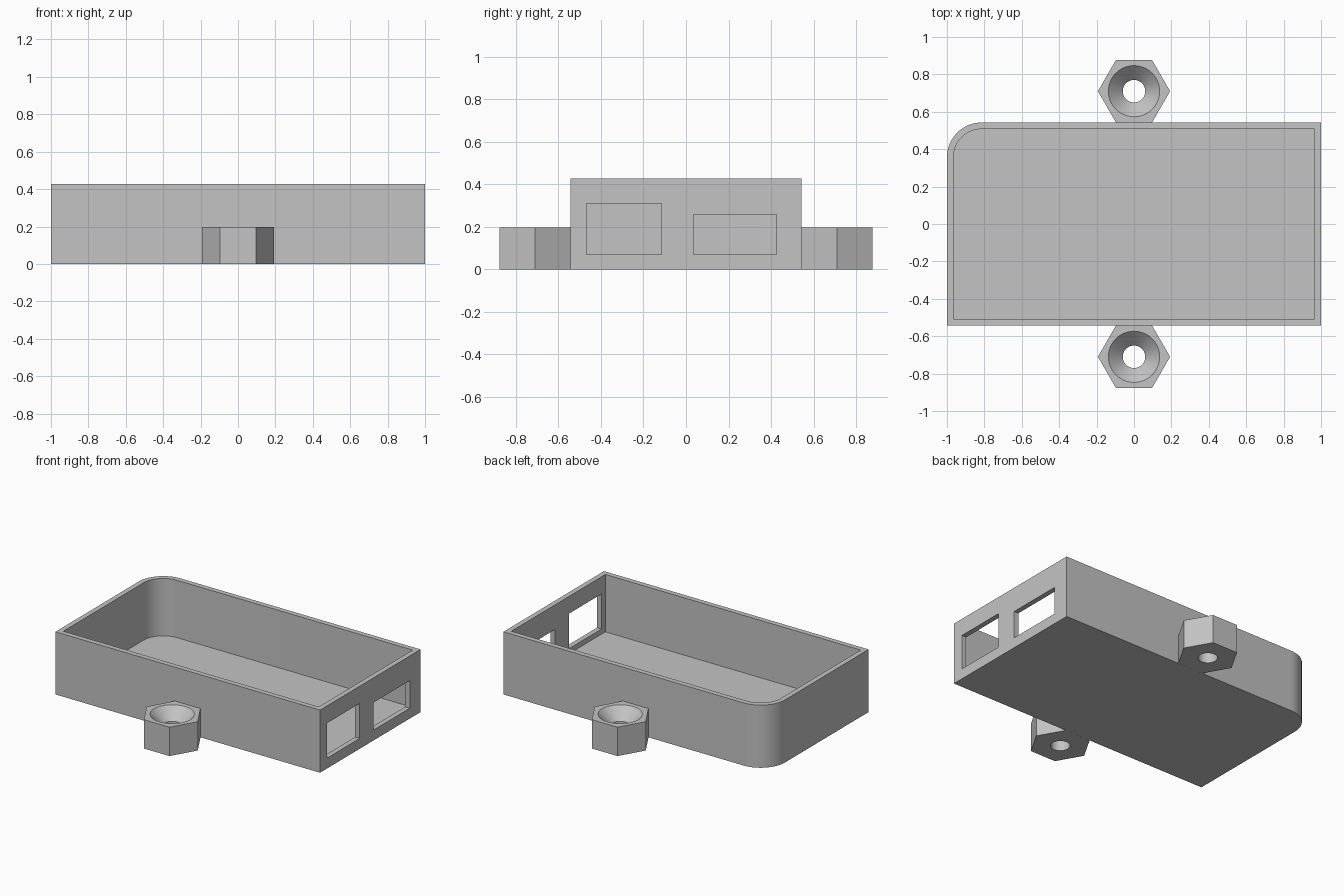
import bpy
import bmesh
from math import cos, sin, pi, radians

if "Cube" in bpy.data.objects:
    bpy.data.objects.remove(bpy.data.objects["Cube"], do_unlink=True)

HALF_X, HALF_Y, HEIGHT = 1.0, 0.5425, 0.428
WALL, FLOOR, CORNER = 0.035, 0.036, 0.185
LUG_Y, LUG_R, LUG_H = 0.71, 0.193, 0.197
HOLE_R, SINK_R, SINK_DEPTH = 0.06, 0.137, 0.077

grey = bpy.data.materials.new("plain grey")
grey.use_nodes = True
colour = (0.55, 0.55, 0.55, 1)
grey.diffuse_color = colour
grey.node_tree.nodes["Principled BSDF"].inputs["Base Color"].default_value = colour


def loft(name, rings):
    """Closed solid through rings of equal point count, bottom to top."""
    bm = bmesh.new()
    loops = [[bm.verts.new(p) for p in ring] for ring in rings]
    n = len(loops[0])
    for low, high in zip(loops, loops[1:]):
        for i in range(n):
            j = (i + 1) % n
            bm.faces.new((low[i], low[j], high[j], high[i]))
    bm.faces.new(loops[0][::-1])
    bm.faces.new(loops[-1])
    bmesh.ops.recalc_face_normals(bm, faces=bm.faces)
    mesh = bpy.data.meshes.new(name)
    bm.to_mesh(mesh)
    bm.free()
    mesh.materials.append(grey)
    obj = bpy.data.objects.new(name, mesh)
    bpy.context.collection.objects.link(obj)
    return obj


def prism(name, outline, z0, z1):
    return loft(name, [[(x, y, z) for x, y in outline] for z in (z0, z1)])


def ring(radius, sides, y, z):
    return [(radius * cos(2 * pi * i / sides), y + radius * sin(2 * pi * i / sides), z)
            for i in range(sides)]


def case_outline(inset):
    """Rectangle with one rounded corner at the back right."""
    x, y, r = HALF_X - inset, HALF_Y - inset, CORNER - inset
    arc = [(-x + r + r * cos(a), y - r + r * sin(a))
           for a in (pi / 2 + pi / 2 * i / 16 for i in range(17))]
    return [(-x, -y), (x, -y), (x, y)] + arc


def cut(obj, cutter):
    cutter.hide_render = True
    mod = obj.modifiers.new("cut", 'BOOLEAN')
    mod.operation = 'DIFFERENCE'
    mod.solver = 'EXACT'
    mod.object = cutter
    bpy.context.view_layer.objects.active = obj
    bpy.ops.object.modifier_apply(modifier=mod.name)
    bpy.data.objects.remove(cutter, do_unlink=True)


def smooth(obj):
    bpy.ops.object.select_all(action='DESELECT')
    obj.select_set(True)
    bpy.context.view_layer.objects.active = obj
    bpy.ops.object.shade_smooth_by_angle(angle=radians(30))


# Open tray
case = prism("case", case_outline(0), 0, HEIGHT)
cut(case, prism("cavity_cutter", case_outline(WALL), FLOOR, HEIGHT + 0.1))

# Two port openings through the +x wall
for y0, y1, z1 in ((-0.467, -0.115, 0.31), (0.036, 0.426, 0.259)):
    x0, x1 = HALF_X - 0.1, HALF_X + 0.1
    cut(case, prism("port_cutter", [(x0, y0), (x1, y0), (x1, y1), (x0, y1)], 0.071, z1))
smooth(case)

# Hexagonal mounting lugs with countersunk screw holes
for name, side in (("front_lug", -1), ("back_lug", 1)):
    y = side * LUG_Y
    lug = loft(name, [ring(LUG_R, 6, y, z) for z in (0, LUG_H)])
    slope = (SINK_R - HOLE_R) / SINK_DEPTH
    profile = ((HOLE_R, -0.05), (HOLE_R, LUG_H - SINK_DEPTH),
               (SINK_R + 0.04 * slope, LUG_H + 0.04))
    cut(lug, loft("screw_cutter", [ring(r, 48, y, z) for r, z in profile]))
    smooth(lug)
